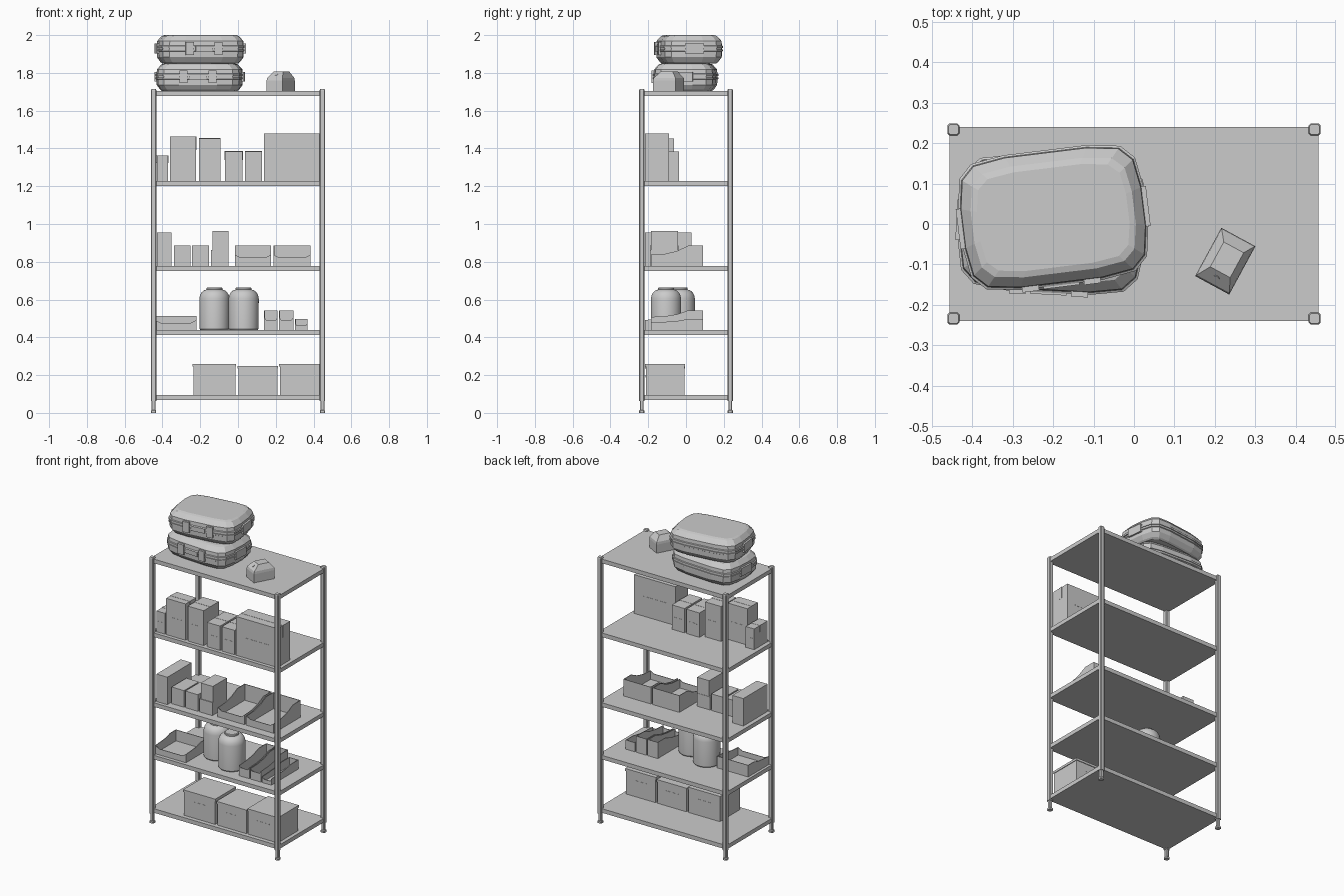
import bpy, bmesh, math
from mathutils import Matrix, Vector

if "Cube" in bpy.data.objects:
    bpy.data.objects.remove(bpy.data.objects["Cube"])


def finish(name, bm, smooth=False):
    bmesh.ops.recalc_face_normals(bm, faces=bm.faces)
    me = bpy.data.meshes.new(name)
    bm.to_mesh(me)
    bm.free()
    ob = bpy.data.objects.new(name, me)
    bpy.context.collection.objects.link(ob)
    if smooth:
        bpy.context.view_layer.objects.active = ob
        ob.select_set(True)
        bpy.ops.object.shade_smooth_by_angle(angle=math.radians(35))
        ob.select_set(False)
    return ob


def add_box(bm, x0, x1, y0, y1, z0, z1):
    m = Matrix.Translation(((x0 + x1) / 2, (y0 + y1) / 2, (z0 + z1) / 2)) @ \
        Matrix.Diagonal((x1 - x0, y1 - y0, z1 - z0, 1))
    bmesh.ops.create_cube(bm, size=1, matrix=m)


def add_loft(bm, rings):
    loops = [[bm.verts.new(p) for p in r] for r in rings]
    for a, b in zip(loops, loops[1:]):
        for i in range(len(a)):
            j = (i + 1) % len(a)
            bm.faces.new((a[i], a[j], b[j], b[i]))
    bm.faces.new(loops[0][::-1])
    bm.faces.new(loops[-1])


# shelves
for i, z in enumerate((.095, .439, .778, 1.228, 1.704)):
    bm = bmesh.new()
    add_box(bm, -.457, .457, -.24, .24, z - .026, z)
    finish(f"shelf_{i + 1}", bm)


# corner posts with feet
def octagon(cx, cy, r, c, z):
    pts = ((r, c), (c, r), (-c, r), (-r, c), (-r, -c), (-c, -r), (c, -r), (r, -c))
    return [(cx + x, cy + y, z) for x, y in pts]


for sx in (-1, 1):
    for sy in (-1, 1):
        bm = bmesh.new()
        levels = ((0, .014), (.012, .014), (.016, .010), (.062, .010), (.062, .0145),
                  (1.708, .0145), (1.714, .012))
        add_loft(bm, [octagon(sx * .447, sy * .234, r, r * .7, z) for z, r in levels])
        finish("corner_post", bm)


# cartons with tape across the top and thin label strips
def carton(name, x0, x1, y0, y1, z0, z1, tape=True, lid=0):
    bm = bmesh.new()
    add_box(bm, x0, x1, y0, y1, z0, z1)
    h, cx, cy, e = z1 - z0, (x0 + x1) / 2, (y0 + y1) / 2, .0012
    if tape:
        add_box(bm, x0 - e, x1 + e, cy - .012, cy + .012, z1 - h * .3, z1 + e)
        add_box(bm, x0 + .2 * (x1 - x0), x1 - .2 * (x1 - x0), y0 - e, y1 + e,
                z0 + h * .5, z0 + h * .5 + .004)
    if lid:
        add_box(bm, x0 - .004, x1 + .004, y0 - .004, y1 + .004, z1 - .014, z1 + .001)
        add_box(bm, cx - .045, cx + .045, y0 - e, y1 + e, z0 + h * .6, z0 + h * .6 + .006)
    finish(name, bm)


for x0, x1, y1, z1 in ((-.43, -.37, -.08, 1.362), (-.36, -.222, -.11, 1.462),
                       (-.206, -.093, -.063, 1.453), (-.07, .024, -.037, 1.385),
                       (.037, .127, -.037, 1.385), (.138, .434, -.09, 1.478)):
    carton("upper_carton", x0, x1, -.217, y1, 1.228, z1)

for x0, x1, y0, y1, z0, z1 in ((-.43, -.352, -.217, .03, .778, .955),
                               (-.34, -.252, -.19, -.04, .778, .885),
                               (-.243, -.153, -.19, -.04, .778, .885),
                               (-.143, -.05, -.19, -.04, .778, .862),
                               (-.136, -.05, -.185, -.042, .862, .964)):
    carton("middle_carton", x0, x1, y0, y1, z0, z1, tape=False)

for x0, x1, z1 in ((-.236, -.014, .259), (.002, .208, .248), (.222, .433, .259)):
    carton("lower_carton", x0, x1, -.213, -.008, .095, z1, tape=False, lid=1)


# open-front picking bins
def bin_tray(x0, x1, y0, y1, z0, z_back, z_front):
    bm = bmesh.new()
    t, d = .004, y1 - y0
    side = ((y0, z0), (y1, z0), (y1, z_back), (y0 + .72 * d, z_back),
            (y0 + .5 * d, z_front + .4 * (z_back - z_front)),
            (y0 + .27 * d, z_front + .004), (y0, z_front))
    for a in (x0, x1 - t):
        add_loft(bm, [[(x, y, z) for y, z in side] for x in (a, a + t)])
    c = .14 * (x1 - x0)
    front = ((x0, z0), (x1, z0), (x1, z_front), (x1 - c, z_front - .015),
             (x0 + c, z_front - .015), (x0, z_front))
    add_loft(bm, [[(x, y, z) for x, z in front] for y in (y0, y0 + t)])
    add_box(bm, x0, x1, y1 - t, y1, z0, z_back)
    add_box(bm, x0, x1, y0, y1, z0, z0 + t)
    finish("open_bin", bm)


for args in ((-.016, .175, -.185, .09, .778, .886, .838),
             (.188, .384, -.185, .09, .778, .886, .838),
             (-.44, -.219, -.217, -.005, .439, .514, .492),
             (.138, .21, -.185, .09, .439, .543, .508),
             (.218, .294, -.185, .09, .439, .543, .508),
             (.302, .368, -.185, .09, .439, .498, .478)):
    bin_tray(*args)

# round jars
for cx, cy in ((-.125, -.033), (.03, -.106)):
    bm = bmesh.new()
    prof = ((.439, .074), (.445, .079), (.605, .08), (.624, .076), (.639, .067),
            (.649, .055), (.652, .044), (.652, .042), (.661, .042), (.664, .038))
    ang = [math.tau * i / 40 for i in range(40)]
    add_loft(bm, [[(cx + r * math.cos(a), cy + r * math.sin(a), z) for a in ang]
                  for z, r in prof])
    finish("round_jar", bm, smooth=True)


# hard cases stacked on the top shelf
def hard_case(name, cx, cy, z0, h, degrees):
    bm = bmesh.new()
    a, b, c = .231, .168, .045
    quarter = ((a - .012, -b + c), (a, -.05), (a, .05), (a - .012, b - c),
               (a - c, b - .012), (.45 * a, b))
    outline = list(quarter) + [(-x, -y) for x, y in quarter]
    # order: right side, back right, then mirrored left side, front left
    outline = sorted(outline + [(-.45 * a, b), (.45 * a, -b), (-a + c, b - .012),
                                (a - c, -b + .012)], key=lambda p: math.atan2(p[1], p[0]))
    outline = [p for i, p in enumerate(outline)
               if (Vector(p) - Vector(outline[i - 1])).length > 1e-4]
    levels = ((0, .034), (.05, .024), (.22, .006), (.42, .005), (.44, 0), (.5, 0), (.5, .005),
              (.54, .005), (.54, 0), (.62, 0), (.64, .005), (.79, .007), (.97, .03), (1, .045))
    add_loft(bm, [[(x * (1 - s / a), y * (1 - s / b), h * f) for x, y in outline]
                  for f, s in levels])
    for x in (-.077, .077):
        add_box(bm, x - .021, x + .021, -b - .007, -b + .02, h * .3, h * .75)
    add_box(bm, -.045, .045, -b - .005, -b + .02, h * .42, h * .62)
    for s in (-1, 1):
        add_box(bm, s * a - .006, s * a + .006, -.05, .05, h * .35, h * .7)
    ob = finish(name, bm)
    ob.location = (cx, cy, z0)
    ob.rotation_euler.z = math.radians(degrees)


hard_case("lower_case", -.203, -.002, 1.704, .145, -3)
hard_case("upper_case", -.2, .016, 1.85, .15, 7)

# small chamfered device with a round button on its sloping front
bm = bmesh.new()
rings = []
for z, x0, x1, y0, y1 in ((0, -.048, .048, -.068, .068), (.055, -.048, .048, -.068, .068),
                          (.07, -.046, .046, -.064, .066), (.103, -.026, .03, -.03, .04)):
    rings.append([(x0, y0, z), (x1, y0, z), (x1, y1, z), (x0, y1, z)])
add_loft(bm, rings)
bmesh.ops.create_cone(bm, cap_ends=True, segments=16, radius1=.008, radius2=.008, depth=.004,
                      matrix=Matrix.Translation((0, -.047, .087)) @ Matrix.Rotation(.77, 4, 'X'))
device = finish("small_device", bm)
device.location = (.226, -.092, 1.704)
device.rotation_euler.z = math.radians(-28.5)
